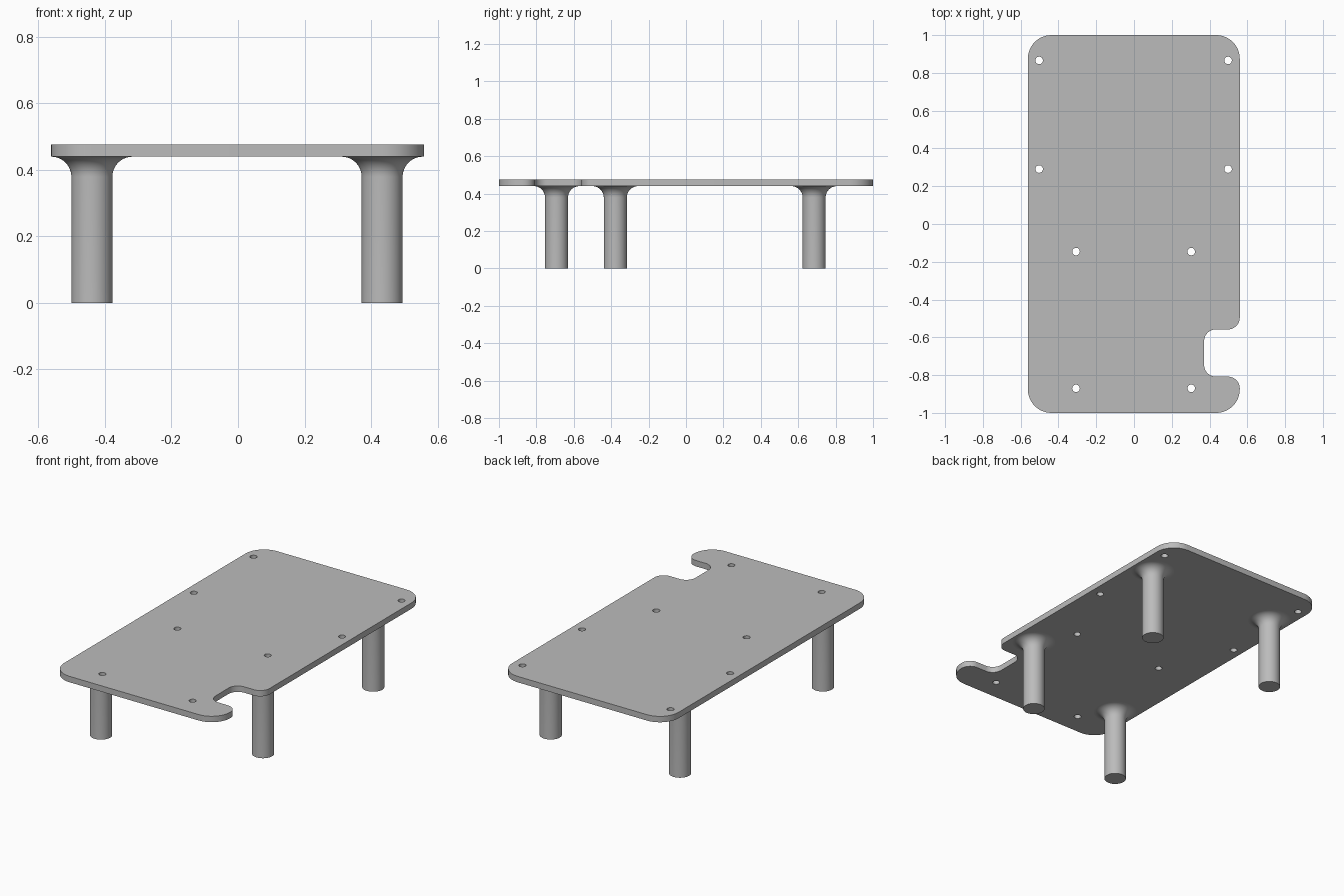
import bpy, bmesh
from math import sin, cos, pi
from mathutils import Vector

cube = bpy.data.objects.get("Cube")
if cube:
    bpy.data.objects.remove(cube, do_unlink=True)

GREY = (0.5, 0.5, 0.5, 1)
grey = bpy.data.materials.new("plain grey")
grey.use_nodes = True
grey.diffuse_color = GREY
grey.node_tree.nodes["Principled BSDF"].inputs["Base Color"].default_value = GREY

PLATE_BOTTOM, PLATE_TOP = 0.44, 0.476
LEG_RADIUS, FLARE = 0.0615, 0.061


def finish(name, mesh, location=(0, 0, 0)):
    """Link a mesh as an object with the shared material and smooth shading."""
    mesh.materials.clear()
    mesh.materials.append(grey)
    obj = bpy.data.objects.new(name, mesh)
    obj.location = location
    bpy.context.scene.collection.objects.link(obj)
    bpy.ops.object.select_all(action='DESELECT')
    obj.select_set(True)
    bpy.context.view_layer.objects.active = obj
    bpy.ops.object.shade_smooth_by_angle(angle=pi / 6)
    return obj


def rounded(corners, steps=12):
    """Round the right-angled corners (x, y, radius) of an outline."""
    points = []
    for i, (x, y, r) in enumerate(corners):
        p = Vector((x, y))
        back = (Vector(corners[i - 1][:2]) - p).normalized()
        ahead = (Vector(corners[(i + 1) % len(corners)][:2]) - p).normalized()
        centre = p + r * (back + ahead)
        for k in range(steps + 1):
            t = pi / 2 * k / steps
            points.append(centre - r * (ahead * cos(t) + back * sin(t)))
    return points


def add_outline(curve, points):
    spline = curve.splines.new('POLY')
    spline.points.add(len(points) - 1)
    for point, (x, y) in zip(spline.points, points):
        point.co = (x, y, 0, 1)
    spline.use_cyclic_u = True


# Plate: rounded outline with a side notch and eight screw holes
outline = [(-0.562, -1, 0.125), (0.56, -1, 0.125), (0.56, -0.808, 0.0625),
           (0.371, -0.808, 0.0625), (0.371, -0.558, 0.0625),
           (0.56, -0.558, 0.0625), (0.56, 1, 0.125), (-0.562, 1, 0.125)]
curve = bpy.data.curves.new("plate outline", 'CURVE')
curve.dimensions = '2D'
curve.fill_mode = 'BOTH'
curve.extrude = (PLATE_TOP - PLATE_BOTTOM) / 2
add_outline(curve, rounded(outline))
for x, y in [(0.5, 0.866), (0.5, 0.291), (0.305, -0.146), (0.305, -0.87)]:
    for side in (-1, 1):
        add_outline(curve, [(side * x - 0.002 + 0.02 * cos(k * pi / 12),
                             y + 0.02 * sin(k * pi / 12)) for k in range(24)])
helper = bpy.data.objects.new("plate outline", curve)
bpy.context.scene.collection.objects.link(helper)
plate_mesh = bpy.data.meshes.new_from_object(
    helper.evaluated_get(bpy.context.evaluated_depsgraph_get()))
bpy.data.objects.remove(helper, do_unlink=True)
bm = bmesh.new()
bm.from_mesh(plate_mesh)
bmesh.ops.remove_doubles(bm, verts=bm.verts, dist=0.0001)
bmesh.ops.recalc_face_normals(bm, faces=bm.faces)
bm.to_mesh(plate_mesh)
bm.free()
finish("plate", plate_mesh, (0, 0, (PLATE_TOP + PLATE_BOTTOM) / 2))


# Legs: turned posts flaring out into the underside of the plate
def leg(name, x, y):
    profile = [(0, 0), (LEG_RADIUS, 0)]
    for k in range(13):
        t = pi / 2 * k / 12
        profile.append((LEG_RADIUS + FLARE * (1 - cos(t)),
                        PLATE_BOTTOM - FLARE * (1 - sin(t))))
    bm = bmesh.new()
    verts = [bm.verts.new((r, 0, z)) for r, z in profile]
    edges = [bm.edges.new(pair) for pair in zip(verts, verts[1:])]
    bmesh.ops.spin(bm, geom=verts + edges, cent=(0, 0, 0), axis=(0, 0, 1),
                   angle=2 * pi, steps=48)
    bmesh.ops.remove_doubles(bm, verts=bm.verts, dist=0.0001)
    bmesh.ops.recalc_face_normals(bm, faces=bm.faces)
    # An open tube: make sure the foot faces down
    foot = min(bm.faces, key=lambda f: f.calc_center_median().z)
    if foot.normal.z > 0:
        bmesh.ops.reverse_faces(bm, faces=bm.faces)
    mesh = bpy.data.meshes.new(name)
    bm.to_mesh(mesh)
    bm.free()
    finish(name, mesh, (x, y, 0))


leg("front_right_leg", -0.4395, -0.692)
leg("front_left_leg", 0.4335, -0.378)
leg("back_right_leg", -0.4395, 0.685)
leg("back_left_leg", 0.4335, 0.685)
